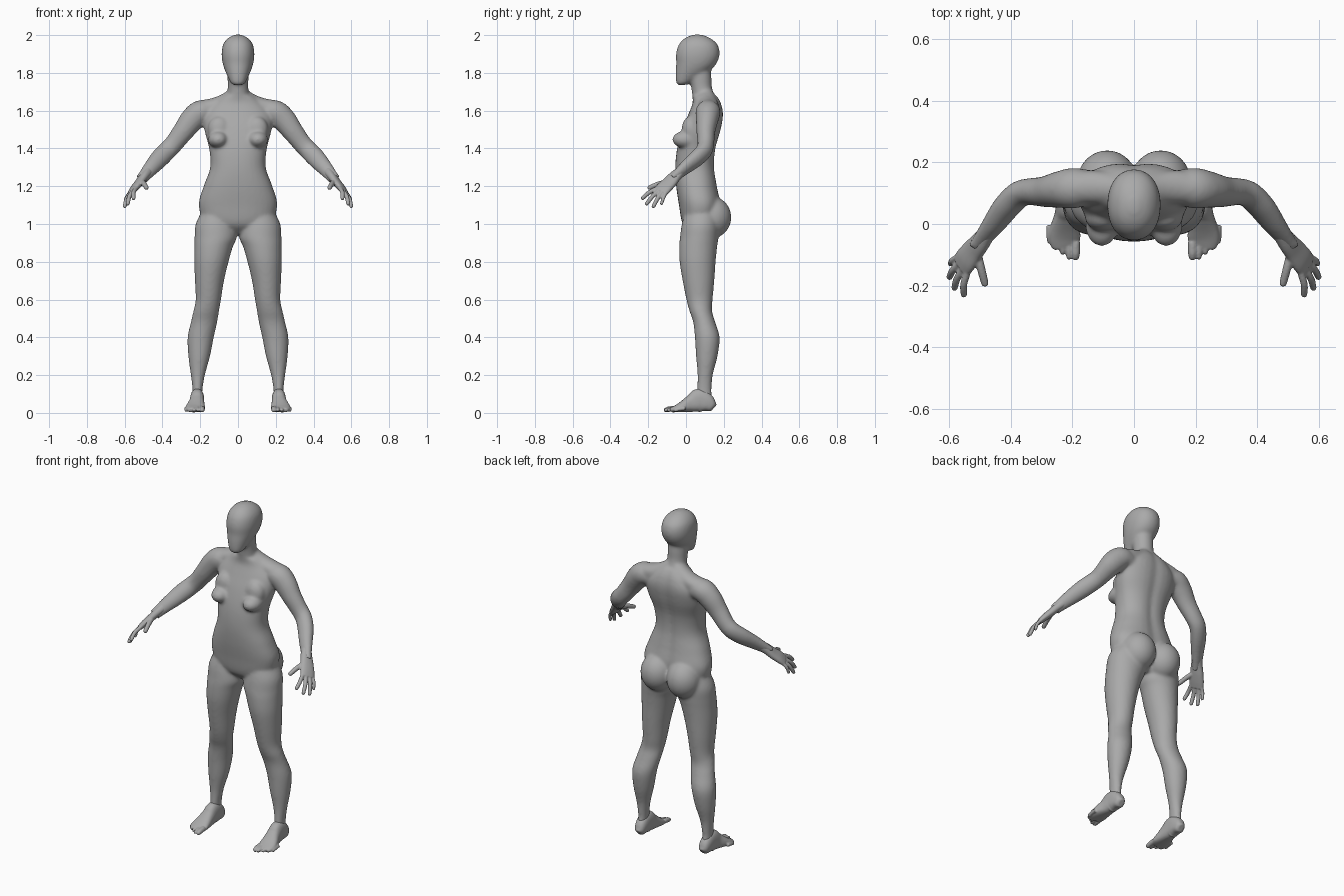
import bpy, bmesh, math
from mathutils import Vector, Matrix

cube = bpy.data.objects.get("Cube")
if cube:
    bpy.data.objects.remove(cube)

skin = bpy.data.materials.new("neutral grey")
skin.use_nodes = True
GREY = (0.4, 0.4, 0.4, 1)
skin.diffuse_color = GREY
skin.node_tree.nodes["Principled BSDF"].inputs["Base Color"].default_value = GREY

SIDES = 32


def spline(rows, steps=5):
    """Catmull-Rom interpolation of rows of numbers."""
    rows = [Vector(r) for r in rows]
    out = []
    for i in range(len(rows) - 1):
        p0, p1 = rows[max(i - 1, 0)], rows[i]
        p2, p3 = rows[i + 1], rows[min(i + 2, len(rows) - 1)]
        for s in range(steps):
            t = s / steps
            out.append(0.5 * (2 * p1 + (p2 - p0) * t + (2 * p0 - 5 * p1 + 4 * p2 - p3) * t ** 2
                              + (3 * p1 - p0 - 3 * p2 + p3) * t ** 3))
    return out + [rows[-1]]


def ring(centre, a, b, power=2.0, groove=0.0):
    """Superellipse around a centre, with an optional hollow on the +b side."""
    pts = []
    for i in range(SIDES):
        ang = math.tau * i / SIDES
        c, s = math.cos(ang), math.sin(ang)
        u = math.copysign(abs(c) ** (2 / power), c)
        v = math.copysign(abs(s) ** (2 / power), s)
        if s > 0:
            v -= groove * math.exp(-(u / 0.2) ** 2)
        pts.append(centre + a * u + b * v)
    return pts


def loft(bm, rings, mirror=True):
    """Closed skin over rings, copied to the other side when asked."""
    for sx in ((1, -1) if mirror else (1,)):
        vs = [[bm.verts.new((p.x * sx, p.y, p.z)) for p in r] for r in rings]
        for r0, r1 in zip(vs, vs[1:]):
            for i in range(SIDES):
                j = (i + 1) % SIDES
                bm.faces.new((r0[i], r0[j], r1[j], r1[i]))
        bm.faces.new(vs[0][::-1])
        bm.faces.new(vs[-1])


def column(bm, rows, mirror=True, power=2.0, groove=0.0):
    """Upright form; rows are height, inner x, outer x, front y, back y."""
    rings = []
    for z, x0, x1, y0, y1 in spline(rows):
        rings.append(ring(Vector(((x0 + x1) / 2, (y0 + y1) / 2, z)),
                          Vector(((x1 - x0) / 2, 0, 0)), Vector((0, (y1 - y0) / 2, 0)),
                          power, groove))
    loft(bm, rings, mirror)


def tube(bm, rows, ref, power=2.0):
    """Limb along a path; rows are x, y, z, radius along ref, radius across."""
    pts = spline(rows)
    rings = []
    for i, p in enumerate(pts):
        t = (pts[min(i + 1, len(pts) - 1)] - pts[max(i - 1, 0)]).to_3d().normalized()
        a = (ref - t * ref.dot(t)).normalized()
        rings.append(ring(p.to_3d(), a * p[3], t.cross(a) * p[4], power))
    loft(bm, rings)


def digit(bm, base, mid, tip, r, ref):
    """Finger or toe with a rounded end."""
    base, mid, tip = Vector(base), Vector(mid), Vector(tip)
    back = (tip - mid).normalized() * r
    rows = [(*base, r, r), (*mid, r, r), (*(tip - back), r * .9, r * .9),
            (*(tip - back * .3), r * .65, r * .65), (*tip, r * .2, r * .2)]
    tube(bm, rows, ref)


def blob(bm, centre, radii):
    """Mirrored pair of ellipsoids."""
    for sx in (1, -1):
        m = Matrix.Translation((centre[0] * sx, *centre[1:])) @ Matrix.Diagonal((*radii, 1))
        bmesh.ops.create_uvsphere(bm, u_segments=32, v_segments=20, radius=1, matrix=m)


def finish(bm, name, voxel, smoothing):
    """Fuse the overlapping forms into one smooth skin."""
    bmesh.ops.recalc_face_normals(bm, faces=bm.faces)
    mesh = bpy.data.meshes.new(name)
    bm.to_mesh(mesh)
    bm.free()
    mesh.materials.append(skin)
    mesh.shade_smooth()
    ob = bpy.data.objects.new(name, mesh)
    bpy.context.collection.objects.link(ob)
    fuse = ob.modifiers.new("fuse", 'REMESH')
    fuse.mode = 'VOXEL'
    fuse.voxel_size = voxel
    fuse.use_smooth_shade = True
    soft = ob.modifiers.new("soften", 'SMOOTH')
    soft.factor = 0.5
    soft.iterations = smoothing


X, Y = Vector((1, 0, 0)), Vector((0, 1, 0))
body = bmesh.new()

# Torso, neck and head
torso = [(.95, .06, .03, .13), (1, .17, -.018, .16), (1.1, .208, -.037, .185),
         (1.2, .182, -.052, .168), (1.3, .147, -.057, .153), (1.4, .153, -.047, .16),
         (1.5, .178, -.02, .188), (1.58, .178, .012, .2), (1.64, .13, .035, .188),
         (1.68, .08, .035, .165)]
column(body, [(z, -w, w, f, b) for z, w, f, b in torso], False, 2.3, .1)
neck = [(1.6, .085, .04, .18), (1.66, .064, .035, .16), (1.72, .055, .028, .138),
        (1.78, .056, .015, .135), (1.84, .055, .02, .13)]
column(body, [(z, -w, w, f, b) for z, w, f, b in neck], False)
head = [(1.735, .022, -.04, -.01), (1.745, .037, -.051, .02), (1.77, .05, -.055, .06),
        (1.81, .068, -.055, .125), (1.85, .081, -.052, .162), (1.9, .087, -.053, .178),
        (1.95, .079, -.038, .167), (1.985, .052, -.005, .127), (2.003, .015, .04, .08)]
column(body, [(z, -w, w, f, b) for z, w, f, b in head], False, 2.15)

# Shoulder slopes, chest and seat
tube(body, [(.02, .105, 1.67, .05, .05), (.08, .115, 1.645, .05, .04),
            (.14, .12, 1.62, .055, .045), (.2, .115, 1.605, .05, .05)], Y)
blob(body, (.105, .0, 1.447), (.054, .073, .046))
blob(body, (.1, .022, 1.5), (.06, .045, .07))
blob(body, (.087, .138, 1.035), (.098, .102, .11))

# Legs
column(body, [(1.08, .03, .185, 0, .165), (1, .01, .224, -.022, .175),
              (.93, .006, .23, -.032, .172), (.88, .027, .231, -.036, .165),
              (.8, .05, .232, -.034, .157), (.7, .074, .228, -.018, .15),
              (.6, .09, .224, .002, .141), (.54, .1, .236, .018, .138),
              (.48, .11, .25, .038, .155), (.4, .128, .267, .047, .178),
              (.3, .148, .263, .053, .167), (.2, .175, .25, .061, .142),
              (.12, .188, .241, .058, .136), (.05, .19, .243, .055, .14)])

# Arms
tube(body, [(.12, .12, 1.58, .05, .05), (.19, .117, 1.593, .066, .064),
            (.24, .112, 1.555, .06, .065), (.29, .105, 1.49, .05, .056),
            (.34, .105, 1.425, .044, .05), (.375, .095, 1.388, .043, .05),
            (.415, .055, 1.347, .041, .05), (.455, 0, 1.302, .034, .043),
            (.495, -.052, 1.256, .025, .034), (.51, -.073, 1.237, .023, .033)], Y)
finish(body, "body", .008, 12)

# Hands: palm, four fingers and thumb
hands = bmesh.new()
across = Vector((-.5, -.79, .36)).normalized()
tube(hands, [(.475, -.026, 1.28, .027, .026), (.5, -.06, 1.25, .034, .023),
             (.522, -.086, 1.221, .039, .021), (.545, -.115, 1.193, .043, .019),
             (.562, -.137, 1.17, .042, .014)], across, 2.3)
knuckle = Vector((.558, -.132, 1.175))
tips = [(.553, -.237, 1.13), (.585, -.214, 1.1), (.602, -.177, 1.085), (.598, -.132, 1.1)]
for i, tip in enumerate(tips):
    base = knuckle + across * (.032 - .0213 * i)
    mid = base.lerp(Vector(tip), .5) + Vector((.006, 0, .007))
    digit(hands, base, mid, tip, .0115 if i < 3 else .0095, across)
digit(hands, (.512, -.082, 1.228), (.497, -.145, 1.212), (.482, -.203, 1.188), .0135, across)
finish(hands, "hands", .004, 4)

# Feet: rows are y, centre x, half width, top height
feet = bmesh.new()
sole = [(.147, .214, .014, .045), (.138, .214, .028, .06), (.11, .215, .035, .1),
        (.07, .216, .037, .125), (.03, .218, .04, .095), (-.01, .223, .048, .065),
        (-.04, .226, .052, .045), (-.062, .225, .048, .033), (-.075, .222, .038, .026)]
tube(feet, [(x, y, h / 2 + .003, w, h / 2) for y, x, w, h in sole], X, 2.4)
for i, reach in enumerate((-.118, -.116, -.1, -.083, -.064)):
    x = .19 + .021 * i
    r = .0145 if i == 0 else .0105
    digit(feet, (x, reach + .06, .024), (x, reach + .028, .02), (x, reach, .012), r, X)
finish(feet, "feet", .004, 5)
